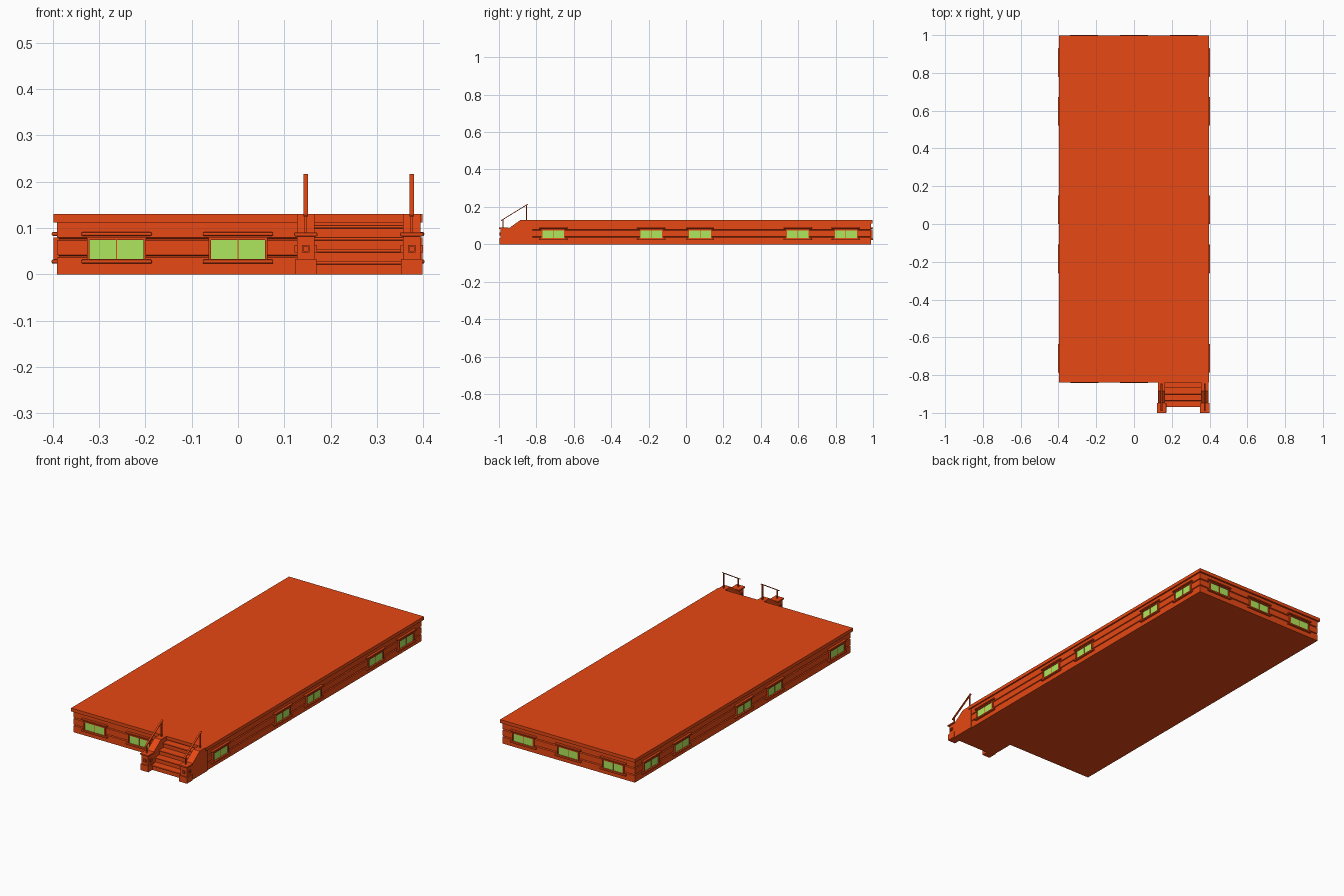
import bpy, bmesh, math
from mathutils import Matrix, Vector

cube = bpy.data.objects.get("Cube")
if cube:
    bpy.data.objects.remove(cube, do_unlink=True)


def material(name, color):
    m = bpy.data.materials.new(name)
    m.use_nodes = True
    m.diffuse_color = color
    m.node_tree.nodes["Principled BSDF"].inputs["Base Color"].default_value = color
    return m


brick = material("brick_red", (0.80, 0.065, 0.007, 1))
glass = material("green_glass", (0.43, 0.80, 0.11, 1))


def add_box(bm, x, y, z, mat=0, rounding=0):
    """Add a box given its (low, high) range on each axis."""
    size = [r[1] - r[0] for r in (x, y, z)]
    mid = [sum(r) / 2 for r in (x, y, z)]
    m = Matrix.Translation(mid) @ Matrix.Diagonal(size + [1])
    verts = bmesh.ops.create_cube(bm, size=1, matrix=m)["verts"]
    for f in {f for v in verts for f in v.link_faces}:
        f.material_index = mat
    if rounding:
        edges = list({e for v in verts for e in v.link_edges})
        bmesh.ops.bevel(bm, geom=edges, offset=rounding, segments=2,
                        profile=0.5, affect='EDGES')


def finish_mesh(name, bm):
    bmesh.ops.recalc_face_normals(bm, faces=bm.faces)
    mesh = bpy.data.meshes.new(name)
    bm.to_mesh(mesh)
    bm.free()
    mesh.materials.append(brick)
    mesh.materials.append(glass)
    return mesh


def place(name, mesh, location=(0, 0, 0), angle=0):
    ob = bpy.data.objects.new(name, mesh)
    ob.location = location
    ob.rotation_euler.z = angle
    bpy.context.collection.objects.link(ob)


WALL_X, FRONT, BACK = 0.39, -0.829, 0.988

# Walls: stacked rings with two horizontal V grooves
bm = bmesh.new()
profile = [(0, 0)]
for low in (0.036, 0.073):
    profile += [(0, low), (0.006, low + 0.003), (0, low + 0.006)]
profile.append((0, 0.115))
rings = []
for inset, z in profile:
    x, f, b = WALL_X - inset, FRONT + inset, BACK - inset
    rings.append([bm.verts.new(c) for c in ((-x, f, z), (x, f, z), (x, b, z), (-x, b, z))])
for a, b in zip(rings, rings[1:]):
    for i in range(4):
        j = (i + 1) % 4
        bm.faces.new((a[i], a[j], b[j], b[i]))
bm.faces.new(rings[0])
bm.faces.new(rings[-1])
place("grooved_walls", finish_mesh("grooved_walls", bm))

# Roof slab
bm = bmesh.new()
add_box(bm, (-0.398, 0.398), (-0.838, 0.998), (0.112, 0.13))
place("roof_slab", finish_mesh("roof_slab", bm))

# Window: glass, frame, thin mullion, rounded lintel and sill, facing -y
bm = bmesh.new()
depth = (-0.008, 0.007)
add_box(bm, (-0.06, 0.06), (-0.004, 0.007), (0.031, 0.075), 1)
for s in (-1, 1):
    add_box(bm, sorted((s * 0.058, s * 0.064)), depth, (0.029, 0.079))
add_box(bm, (-0.064, 0.064), depth, (0.074, 0.079))
add_box(bm, (-0.064, 0.064), depth, (0.029, 0.033))
add_box(bm, (-0.0013, 0.0013), (-0.0055, 0), (0.033, 0.074))
for z in ((0.083, 0.091), (0.023, 0.032)):
    add_box(bm, (-0.076, 0.076), (-0.012, 0.002), z, rounding=0.003)
window = finish_mesh("window", bm)

for x in (-0.262, 0.0):
    place("front_window", window, (x, FRONT, 0))
for x in (-0.265, 0.0, 0.265):
    place("back_window", window, (x, BACK, 0), math.pi)
for y in (-0.71, -0.185, 0.075, 0.597, 0.855):
    place("left_window", window, (WALL_X, y, 0), math.pi / 2)
    place("right_window", window, (-WALL_X, y, 0), -math.pi / 2)

# Steps with rounded overhanging treads
bm = bmesh.new()
for i in range(4):
    y, z = -0.97 + i * 0.034, 0.028 + i * 0.026
    add_box(bm, (0.16, 0.36), (y + 0.006, -0.82), (0, z - 0.005))
    add_box(bm, (0.16, 0.36), (y, -0.82), (z - 0.007, z), rounding=0.0025)
place("entry_steps", finish_mesh("entry_steps", bm))

# Sloped cheek wall beside the steps
bm = bmesh.new()
outline = [(-0.96, 0), (-0.82, 0), (-0.82, 0.13), (-0.885, 0.13), (-0.955, 0.08), (-0.96, 0.08)]
face = bm.faces.new([bm.verts.new((-0.019, y, z)) for y, z in outline])
side = bmesh.ops.extrude_face_region(bm, geom=[face])["geom"]
bmesh.ops.translate(bm, vec=(0.038, 0, 0), verts=[v for v in side if isinstance(v, bmesh.types.BMVert)])
cheek = finish_mesh("cheek_wall", bm)

# Pier: base, shaft and rounded cap
bm = bmesh.new()
add_box(bm, (-0.023, 0.023), (-0.998, -0.95), (0, 0.033))
add_box(bm, (-0.019, 0.019), (-0.993, -0.953), (0.033, 0.082))
add_box(bm, (-0.025, 0.025), (-1.0, -0.948), (0.082, 0.09), rounding=0.002)
pier = finish_mesh("stair_pier", bm)

# Raised square ornament frame, facing -y
bm = bmesh.new()
for s in (-1, 1):
    add_box(bm, sorted((s * 0.005, s * 0.008)), (-0.005, 0.002), (0.047, 0.063))
    z = 0.055 + s * 0.0065
    add_box(bm, (-0.005, 0.005), (-0.005, 0.002), (z - 0.0015, z + 0.0015))
ornament = finish_mesh("square_ornament", bm)

# Handrail: two posts and a sloping bar
bm = bmesh.new()
add_box(bm, (-0.0025, 0.0025), (-0.98, -0.975), (0.088, 0.133))
add_box(bm, (-0.0025, 0.0025), (-0.856, -0.85), (0.128, 0.208))
start, end = Vector((0, -0.99, 0.126)), Vector((0, -0.845, 0.215))
run = end - start
m = (Matrix.Translation((start + end) / 2)
     @ Matrix.Rotation(math.atan2(run.z, run.y), 4, 'X')
     @ Matrix.Diagonal((0.009, run.length, 0.004, 1)))
bmesh.ops.create_cube(bm, size=1, matrix=m)
rail = finish_mesh("handrail", bm)

for side_name, x in (("right", 0.146), ("left", 0.375)):
    for part, mesh in (("cheek_wall", cheek), ("stair_pier", pier), ("handrail", rail)):
        place(side_name + "_" + part, mesh, (x, 0, 0))
    place(side_name + "_front_ornament", ornament, (x, -0.993, 0))
    for s in (-1, 1):
        place(side_name + "_side_ornament", ornament, (x + s * 0.019, -0.973, 0), s * math.pi / 2)
